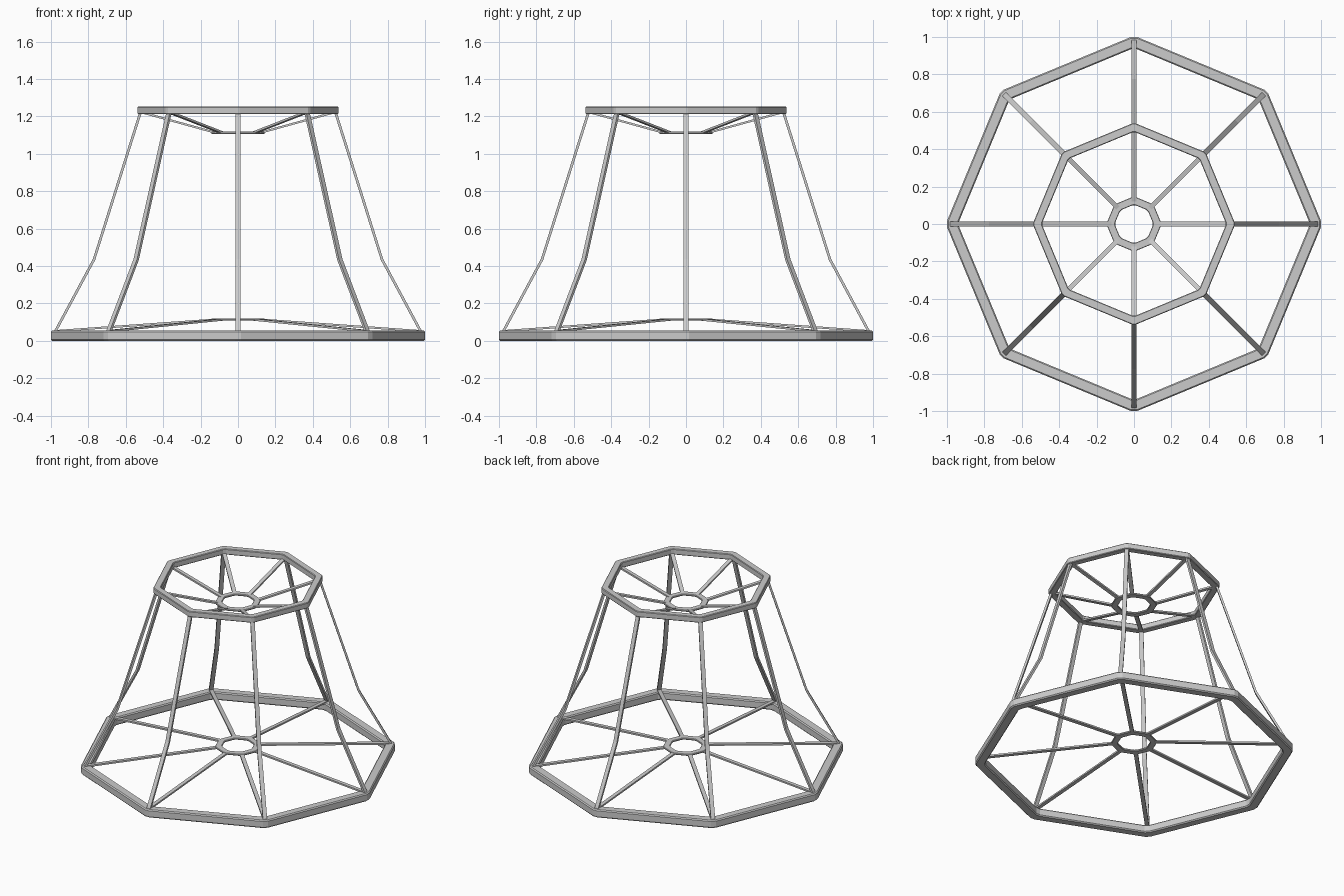
import bpy
import math
from mathutils import Vector

if "Cube" in bpy.data.objects:
    bpy.data.objects.remove(bpy.data.objects["Cube"])

SIDES = 8


def make_object(name, verts, faces):
    mesh = bpy.data.meshes.new(name)
    mesh.from_pydata(verts, [], faces)
    mesh.update()
    obj = bpy.data.objects.new(name, mesh)
    bpy.context.collection.objects.link(obj)
    return obj


def octagon_ring(name, r_in, r_out, z0, z1, chamfer, flat):
    """Octagonal hoop with clipped corners, swept from a chamfered section."""
    c = chamfer
    section = [(r_in, z0 + c), (r_in + c, z0), (r_out - c, z0), (r_out, z0 + c),
               (r_out, z1 - c), (r_out - c, z1), (r_in + c, z1), (r_in, z1 - c)]
    verts = []
    for i in range(SIDES):
        a = i * math.tau / SIDES
        out = Vector((math.cos(a), math.sin(a), 0))
        side = Vector((-math.sin(a), math.cos(a), 0))
        for s in (-1, 1):
            for r, z in section:
                verts.append(out * r + side * s * flat * r / r_out + Vector((0, 0, z)))
    n, m = len(section), SIDES * 2
    faces = [(i * n + j, (i + 1) % m * n + j, (i + 1) % m * n + (j + 1) % n, i * n + (j + 1) % n)
             for i in range(m) for j in range(n)]
    for f in range(len(faces)):
        faces[f] = faces[f][::-1]
    return make_object(name, verts, faces)


def flat_bar(name, path, width, thick, angle):
    """Flat strip following a (radius, z) path in the plane at the given angle."""
    out = Vector((math.cos(angle), math.sin(angle), 0))
    side = Vector((-math.sin(angle), math.cos(angle), 0))
    pts = [Vector(p) for p in path]
    verts, faces = [], []
    for i, p in enumerate(pts):
        t = (pts[min(i + 1, len(pts) - 1)] - pts[max(i - 1, 0)]).normalized()
        nrm = Vector((-t.y, t.x)) * thick / 2
        for sn, sw in ((-1, -1), (1, -1), (1, 1), (-1, 1)):
            q = p + nrm * sn
            verts.append(out * q.x + side * sw * width / 2 + Vector((0, 0, q.y)))
    for i in range(len(pts) - 1):
        for j in range(4):
            a, b = i * 4 + j, i * 4 + (j + 1) % 4
            faces.append((a, b, b + 4, a + 4))
    e = len(verts) - 4
    faces += [(3, 2, 1, 0), (e, e + 1, e + 2, e + 3)]
    return make_object(name, verts, faces)


# Rims
octagon_ring("bottom_rim", 0.935, 1.0, 0.0, 0.055, 0.007, 0.016)
octagon_ring("top_rim", 0.49, 0.538, 1.213, 1.253, 0.004, 0.009)

# Hubs in the middle of each rim
octagon_ring("bottom_hub", 0.1, 0.143, 0.108, 0.12, 0.003, 0.012)
octagon_ring("top_hub", 0.1, 0.143, 1.107, 1.119, 0.003, 0.012)

# Bent uprights and the spokes at both levels
for k in range(SIDES):
    a = k * math.tau / SIDES
    flat_bar(f"upright_{k}", [(0.98, 0.045), (0.77, 0.435), (0.522, 1.22)], 0.027, 0.014, a)
    flat_bar(f"bottom_spoke_{k}", [(0.12, 0.114), (0.97, 0.053)], 0.026, 0.011, a)
    flat_bar(f"top_spoke_{k}", [(0.12, 1.113), (0.515, 1.222)], 0.026, 0.011, a)
